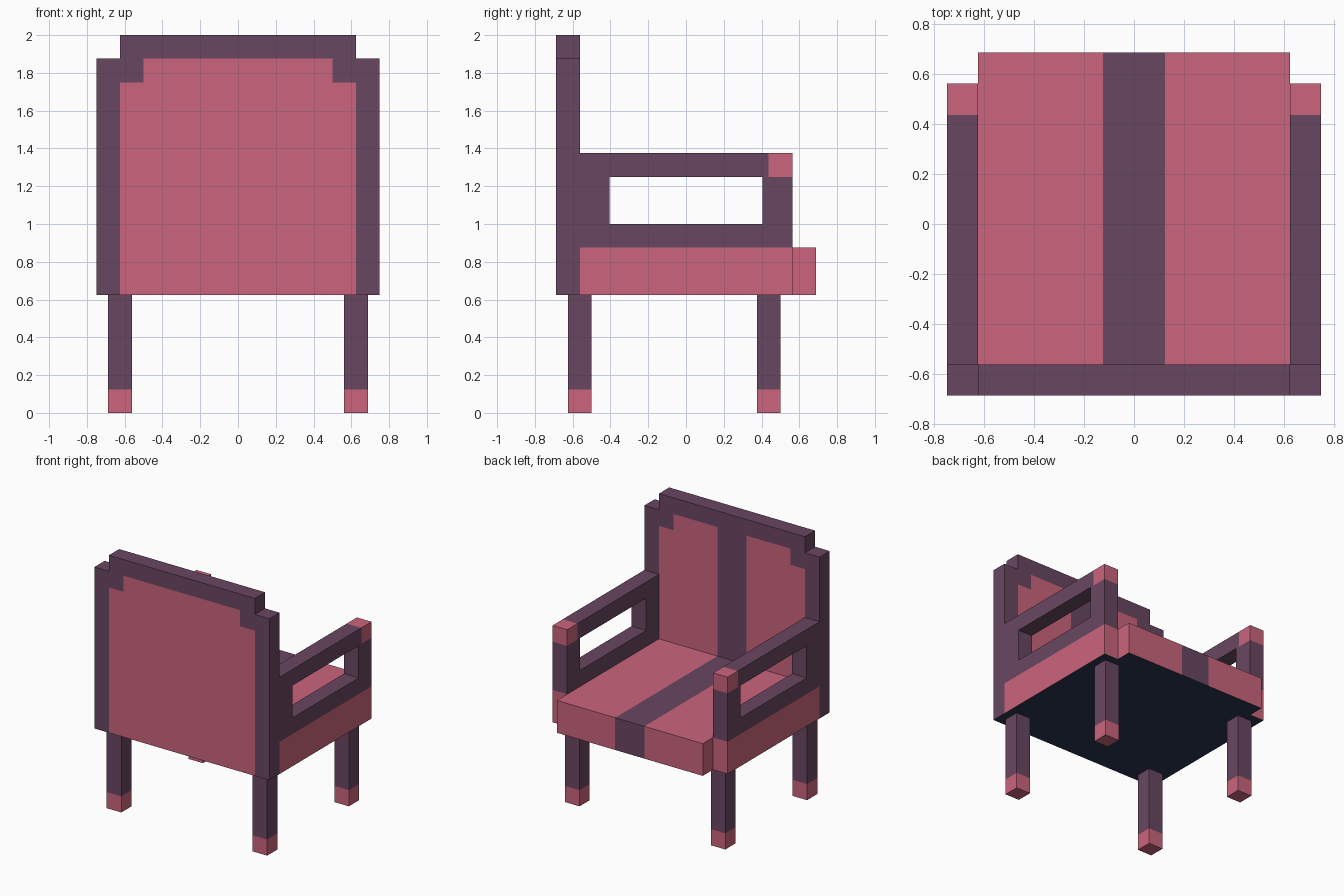
import bpy, bmesh
from mathutils import Vector

if "Cube" in bpy.data.objects:
    bpy.data.objects.remove(bpy.data.objects["Cube"])


def srgb(r, g, b):
    return tuple(((c / 255 + 0.055) / 1.055) ** 2.4 for c in (r, g, b)) + (1,)


MATS = []
for mat_name, rgb in (("dusty pink", (203, 101, 125)),
                      ("plum wood", (105, 71, 97)),
                      ("navy underside", (42, 54, 79))):
    m = bpy.data.materials.new(mat_name)
    m.diffuse_color = srgb(*rgb)
    m.use_nodes = True
    m.node_tree.nodes["Principled BSDF"].inputs["Base Color"].default_value = m.diffuse_color
    MATS.append(m)
PINK, PLUM, NAVY = 0, 1, 2


def box(name, lo, hi, rule, cuts=((), (), ()), hole=None):
    """Box split at the given x, y, z cuts; rule(centre, normal) picks the colour."""
    bm = bmesh.new()
    bmesh.ops.create_cube(bm, size=1)
    for v in bm.verts:
        v.co = Vector([lo[i] + (v.co[i] + 0.5) * (hi[i] - lo[i]) for i in range(3)])
    for axis, values in enumerate(cuts):
        no = Vector([float(i == axis) for i in range(3)])
        for val in values:
            bmesh.ops.bisect_plane(bm, geom=bm.verts[:] + bm.edges[:] + bm.faces[:],
                                   plane_co=no * val, plane_no=no)
    bm.normal_update()
    if hole:  # punch the two matching side faces through to each other
        faces = [f for f in bm.faces if abs(f.normal.x) > 0.9 and hole(f.calc_center_median())]
        edges = [e for f in faces for e in f.edges]
        bmesh.ops.delete(bm, geom=faces, context='FACES_ONLY')
        bmesh.ops.bridge_loops(bm, edges=edges)
        bmesh.ops.recalc_face_normals(bm, faces=bm.faces[:])
        bm.normal_update()
    for f in bm.faces:
        f.material_index = rule(f.calc_center_median(), f.normal)
    me = bpy.data.meshes.new(name)
    bm.to_mesh(me)
    bm.free()
    for m in MATS:
        me.materials.append(m)
    bpy.context.collection.objects.link(bpy.data.objects.new(name, me))


# Seat cushion with a plum centre stripe
def seat_rule(c, n):
    if n.z < -0.9:
        return NAVY
    return PLUM if abs(c.x) < 0.125 else PINK


box("seat", (-0.625, -0.5625, 0.625), (0.625, 0.6875, 0.875), seat_rule,
    ((-0.125, 0.125), (), ()))


# Backrest: plum frame with stepped corners, stripe on the sitting side only
def back_rule(c, n):
    if n.z < -0.9:
        return NAVY
    if abs(n.y) < 0.9 or c.z > 1.875 or (abs(c.x) > 0.5 and c.z > 1.75):
        return PLUM
    return PLUM if n.y > 0 and abs(c.x) < 0.125 else PINK


box("backrest", (-0.625, -0.6875, 0.625), (0.625, -0.5625, 2.0), back_rule,
    ((-0.5, -0.125, 0.125, 0.5), (), (1.75, 1.875)))


def post_rule(c, n):
    return NAVY if n.z < -0.9 else PLUM


# Arm panel: pink base and pink front tip, open in the middle
def arm_rule(c, n):
    if n.z < -0.9 and c.z < 0.7:
        return NAVY
    if c.z < 0.875 or (c.y > 0.4375 and c.z > 1.25):
        return PINK
    return PLUM


def arm_hole(c):
    return abs(c.y) < 0.4 and 1.0 < c.z < 1.25


# Legs with pink feet
def leg_rule(c, n):
    return PINK if c.z < 0.125 else PLUM


for side, s in (("right", 1), ("left", -1)):
    x0, x1 = sorted((0.625 * s, 0.75 * s))
    box(side + "_back_post", (x0, -0.6875, 0.625), (x1, -0.5625, 1.875), post_rule)
    box(side + "_arm", (x0, -0.5625, 0.625), (x1, 0.5625, 1.375), arm_rule,
        ((), (-0.405, 0.405, 0.4375), (0.875, 1.0, 1.25)), arm_hole)
    x0, x1 = sorted((0.5625 * s, 0.6875 * s))
    for end, y in (("front", -0.625), ("back", 0.375)):
        box(f"{end}_{side}_leg", (x0, y, 0), (x1, y + 0.125, 0.625), leg_rule,
            ((), (), (0.125,)))
